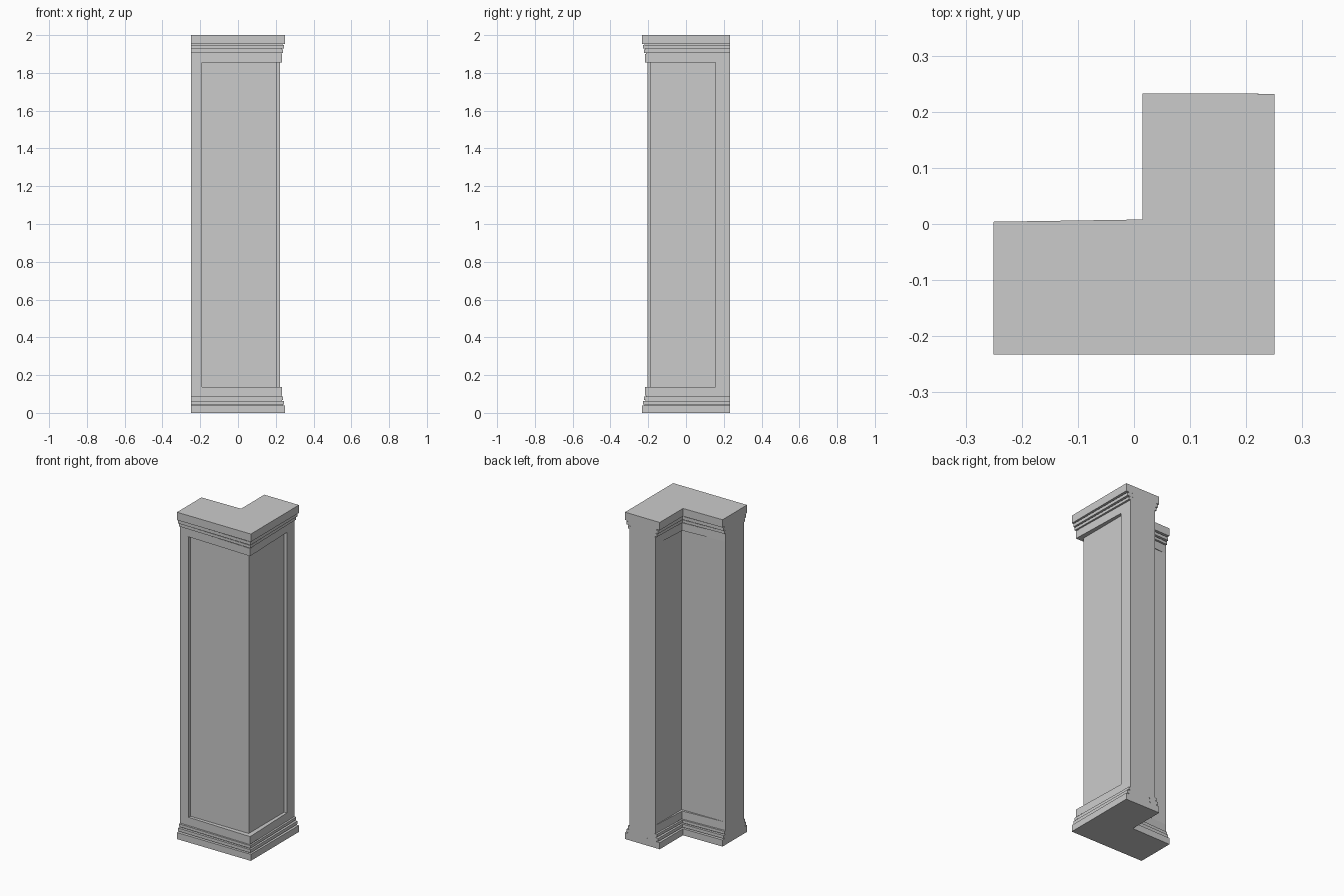
import bpy, bmesh

if "Cube" in bpy.data.objects:
    bpy.data.objects.remove(bpy.data.objects["Cube"])

X, Y = 0.25, 0.233      # half width and half depth
HEIGHT = 2.0


def l_outline(corner, end):
    """L-shaped plan, inset by one amount at the corner and another at the leg ends."""
    return [(-X, -Y + end), (X - corner, -Y + corner), (X - end, Y - 0.001),
            (0.015 + end, Y), (0.015 + corner, 0.008 - corner), (-X, 0.004 - end)]


def loft(name, layers):
    """Solid through a stack of (z, outline) layers with equal point counts."""
    bm = bmesh.new()
    rings = [[bm.verts.new((x, y, z)) for x, y in pts] for z, pts in layers]
    n = len(rings[0])
    for low, high in zip(rings, rings[1:]):
        for i in range(n):
            j = (i + 1) % n
            bm.faces.new((low[i], low[j], high[j], high[i]))
    bm.faces.new(rings[0][::-1])
    bm.faces.new(rings[-1])
    bmesh.ops.recalc_face_normals(bm, faces=bm.faces)
    mesh = bpy.data.meshes.new(name)
    bm.to_mesh(mesh)
    bm.free()
    obj = bpy.data.objects.new(name, mesh)
    bpy.context.collection.objects.link(obj)
    return obj


# Moulding profile: distance from the slab end, corner inset, leg-end inset
PROFILE = [(0.000, 0.000, 0.000), (0.040, 0.000, 0.000),
           (0.040, 0.014, 0.020), (0.045, 0.014, 0.020),
           (0.045, 0.006, 0.010), (0.064, 0.006, 0.010),
           (0.064, 0.018, 0.026), (0.069, 0.018, 0.026),
           (0.069, 0.011, 0.019), (0.086, 0.011, 0.019),
           (0.086, 0.021, 0.031), (0.091, 0.021, 0.031),
           (0.091, 0.016, 0.030), (0.138, 0.016, 0.030)]

# Base and capital
loft("base", [(d, l_outline(c, e)) for d, c, e in PROFILE])
loft("capital", [(HEIGHT - d - (0.008 if d > 0 else 0), l_outline(c, e))
                 for d, c, e in reversed(PROFILE)])

# Shaft: recessed panels wrap the corner, with a raised strip at each leg end
recess = 0.046
shaft_plan = [(-X, -Y + 0.03), (-0.19, -Y + 0.028), (-0.19, -Y + recess),
              (X - recess, -Y + recess), (X - recess, 0.155), (X - 0.028, 0.155),
              (X - 0.03, Y - 0.001), (0.045, Y), (0.045, -0.022), (-X, -0.026)]
loft("shaft", [(0.138, shaft_plan), (HEIGHT - 0.146, shaft_plan)])
